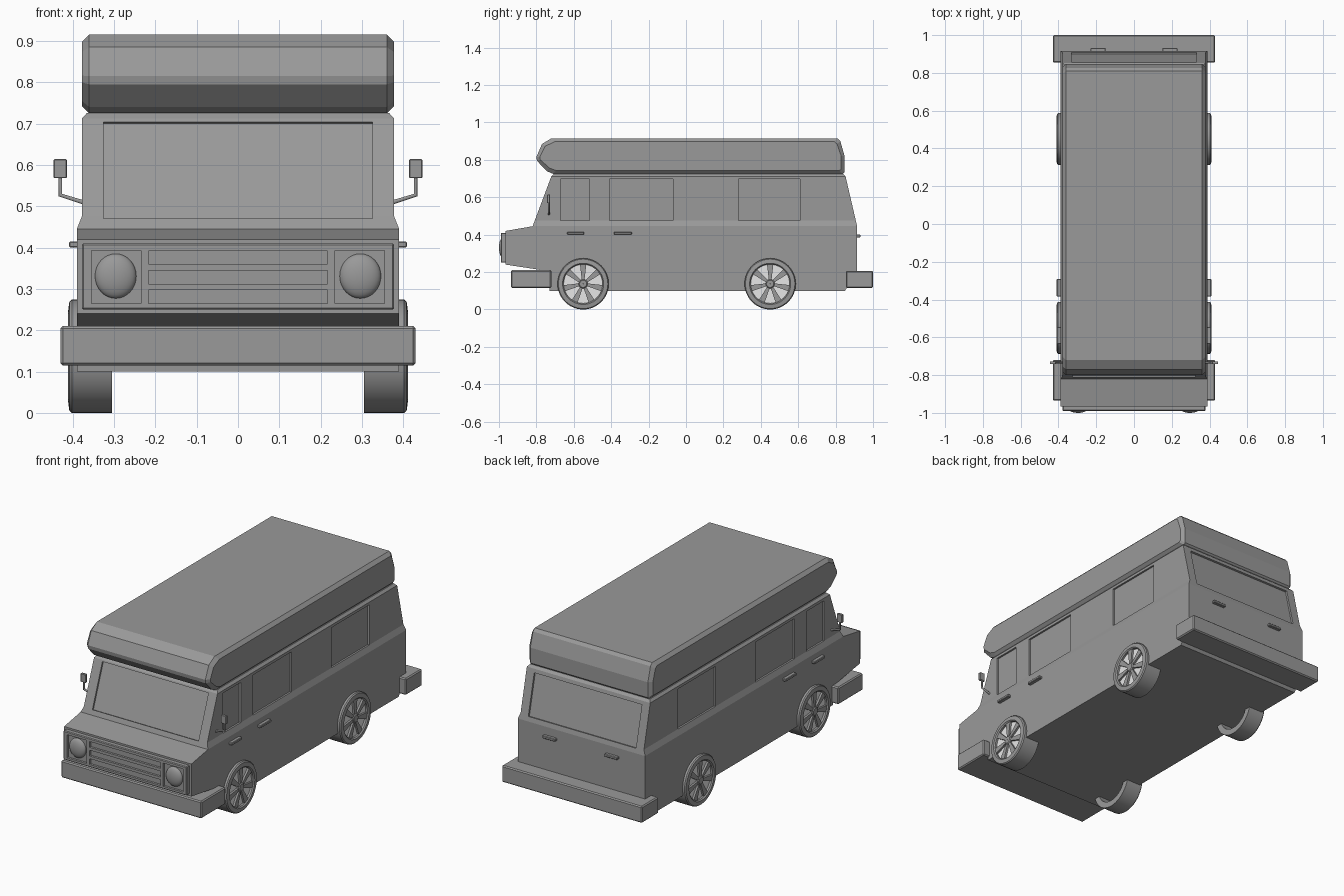
import bpy, bmesh, math
from mathutils import Matrix, Vector

if "Cube" in bpy.data.objects:
    bpy.data.objects.remove(bpy.data.objects["Cube"])


def material(name, value):
    m = bpy.data.materials.new(name)
    m.use_nodes = True
    col = (value, value, value, 1)
    m.diffuse_color = col
    m.node_tree.nodes["Principled BSDF"].inputs["Base Color"].default_value = col
    return m


GREY = material("body grey", 0.32)
LIGHT = material("light wheel backing", 0.8)


def finish(name, bm, bevel=0, mat=GREY, smooth=False):
    bmesh.ops.recalc_face_normals(bm, faces=bm.faces)
    if bevel:
        bmesh.ops.bevel(bm, geom=bm.edges[:], offset=bevel, segments=1,
                        affect='EDGES', profile=0.5)
    me = bpy.data.meshes.new(name)
    bm.to_mesh(me)
    bm.free()
    ob = bpy.data.objects.new(name, me)
    bpy.context.collection.objects.link(ob)
    me.materials.append(mat)
    if smooth:
        bpy.ops.object.select_all(action='DESELECT')
        ob.select_set(True)
        bpy.context.view_layer.objects.active = ob
        bpy.ops.object.shade_smooth_by_angle(angle=math.radians(35))
    return ob


def box(name, lo, hi, bevel=0, tilt=0):
    """Box between two corners, tilted about its own centre around x."""
    lo, hi = Vector(lo), Vector(hi)
    bm = bmesh.new()
    mat = (Matrix.Translation((lo + hi) / 2) @ Matrix.Rotation(tilt, 4, 'X')
           @ Matrix.Diagonal((*(hi - lo), 1)))
    bmesh.ops.create_cube(bm, size=1, matrix=mat)
    return finish(name, bm, bevel)


def prism(name, profile, half, bevel=0):
    """Side profile (y, z) extruded across the width."""
    bm = bmesh.new()
    face = bm.faces.new([bm.verts.new((-half, y, z)) for y, z in profile])
    ext = bmesh.ops.extrude_face_region(bm, geom=[face])
    moved = [v for v in ext["geom"] if isinstance(v, bmesh.types.BMVert)]
    bmesh.ops.translate(bm, verts=moved, vec=(2 * half, 0, 0))
    return finish(name, bm, bevel)


def carve(target, cutters):
    """Cut each box out of the target, then discard it."""
    for c in cutters:
        mod = target.modifiers.new("recess", 'BOOLEAN')
        mod.operation = 'DIFFERENCE'
        mod.solver = 'EXACT'
        mod.object = c
        bpy.context.view_layer.objects.active = target
        bpy.ops.object.modifier_apply(modifier=mod.name)
        bpy.data.objects.remove(c)


# Lower body with the short bonnet
lower = [(-.73, .10), (-.735, .205), (-.965, .24), (-.965, .42), (-.82, .445),
         (.915, .445), (.915, .20), (.85, .10)]
prism("lower_body", lower, .39)

# Cabin, tapering in just above the waist
bm = bmesh.new()
rings = []
for z, y0, y1, w in ((.445, -.82, .915, .39), (.475, -.809, .908, .378),
                     (.712, -.72, .853, .378), (.725, -.705, .84, .366)):
    rings.append([bm.verts.new(p) for p in
                  ((-w, y0, z), (w, y0, z), (w, y1, z), (-w, y1, z))])
for a, b in zip(rings, rings[1:]):
    for i in range(4):
        j = (i + 1) % 4
        bm.faces.new((a[i], a[j], b[j], b[i]))
bm.faces.new(rings[0])
bm.faces.new(rings[-1])
cabin = finish("cabin", bm)

# Recessed windows
D = .01
cuts = [box("cut", (-.325, -.767 - D, .463), (.325, -.767 + D, .712),
            tilt=-math.atan2(.105, .28)),
        box("cut", (-.33, .883 - D, .467), (.33, .883 + D, .695),
            tilt=math.atan2(.065, .28))]
for s in (-1, 1):
    for y0, y1 in ((-.67, -.515), (-.41, -.07), (.28, .61)):
        x0, x1 = sorted((s * (.378 - D), s * (.378 + 2 * D)))
        cuts.append(box("cut", (x0, y0, .475), (x1, y1, .697)))
carve(cabin, cuts)

# Raised roof box
roof = [(-.80, .815), (-.77, .885), (-.72, .915), (.81, .915), (.825, .90),
        (.848, .82), (.848, .735), (.838, .725), (-.71, .725), (-.745, .74),
        (-.797, .795)]
bm = bmesh.new()
rings = []
for x, inset in ((-.378, .018), (-.36, 0), (.36, 0), (.378, .018)):
    ring = []
    for y, z in roof:
        fy = (y - .024) / .824
        fz = (z - .82) / .095
        ring.append(bm.verts.new((x, y - inset * fy, z - inset * fz)))
    rings.append(ring)
n = len(roof)
for a, b in zip(rings, rings[1:]):
    for i in range(n):
        bm.faces.new((a[i], a[(i + 1) % n], b[(i + 1) % n], b[i]))
bm.faces.new(rings[0])
bm.faces.new(rings[-1])
finish("roof_box", bm)

# Bumpers
box("front_bumper", (-.43, -.935, .115), (.43, -.72, .21), .006)
box("rear_bumper", (-.43, .855, .115), (.43, 1.0, .207), .006)

# Grille panel with three slots and headlight recesses
grille = box("grille", (-.378, -.99, .25), (.378, -.96, .41), .004)
cuts = [box("cut", (-.217, -1.02, z), (.217, -.978, z + .032))
        for z in (.265, .312, .360)]
for s in (-1, 1):
    x0, x1 = sorted((s * .235, s * .355))
    cuts.append(box("cut", (x0, -1.02, .265), (x1, -.978, .393)))
carve(grille, cuts)

for s in (-1, 1):
    side = "left" if s > 0 else "right"

    # Domed headlight
    bm = bmesh.new()
    bmesh.ops.create_uvsphere(
        bm, u_segments=32, v_segments=16, radius=1,
        matrix=Matrix.Translation((s * .296, -.978, .331))
        @ Matrix.Diagonal((.05, .022, .054, 1)))
    finish(side + "_headlight", bm, smooth=True)

    # Door handles
    for label, y0, y1 in (("front", -.635, -.545), ("middle", -.385, -.29)):
        x0, x1 = sorted((s * .385, s * .409))
        box(f"{side}_{label}_handle", (x0, y0, .40), (x1, y1, .415), .003)
    box(side + "_rear_handle", (s * .19 - .04, .91, .385),
        (s * .19 + .04, .932, .40), .003)

    # Mirror with bent arm
    cu = bpy.data.curves.new(side + "_mirror_arm", 'CURVE')
    cu.dimensions = '3D'
    cu.bevel_depth = .006
    cu.bevel_resolution = 1
    sp = cu.splines.new('POLY')
    path = ((.37, .508), (.43, .527), (.43, .60))
    sp.points.add(len(path) - 1)
    for p, (x, z) in zip(sp.points, path):
        p.co = (s * x, -.733, z, 1)
    cu.materials.append(GREY)
    bpy.context.collection.objects.link(
        bpy.data.objects.new(side + "_mirror_arm", cu))
    x0, x1 = sorted((s * .414, s * .446))
    box(side + "_mirror", (x0, -.742, .568), (x1, -.727, .614), .002)


def lathe(name, profile, centre, s, mat=GREY, steps=48):
    """Closed (radius, x) outline turned around the axle."""
    bm = bmesh.new()
    pts = [[bm.verts.new((s * x, centre[0] + r * math.cos(t),
                          centre[1] + r * math.sin(t))) for r, x in profile]
           for t in (2 * math.pi * k / steps for k in range(steps))]
    m = len(profile)
    for k in range(steps):
        a, b = pts[k], pts[(k + 1) % steps]
        for i in range(m):
            bm.faces.new((a[i], a[(i + 1) % m], b[(i + 1) % m], b[i]))
    return finish(name, bm, mat=mat, smooth=True)


# Wheels: tyre, hub, backing disc and seven flared spokes
for s in (-1, 1):
    for label, y in (("front", -.55), ("rear", .45)):
        name = f"{'left' if s > 0 else 'right'}_{label}"
        c = (y, .137)
        lathe(name + "_tyre", [(.137, .305), (.137, .402), (.132, .408),
                               (.110, .411), (.104, .405), (.104, .305)], c, s)
        lathe(name + "_hub", [(.001, .392), (.024, .392), (.024, .405),
                              (.019, .409), (.001, .409)], c, s)
        lathe(name + "_backing", [(.001, .391), (.105, .391), (.105, .394),
                                  (.001, .394)], c, s, LIGHT)
        bm = bmesh.new()
        for k in range(7):
            t = 2 * math.pi * k / 7 + math.pi / 2
            quad = []
            for r, w in ((.018, -.007), (.106, -.017), (.106, .017), (.018, .007)):
                quad.append(bm.verts.new((
                    s * .394, y + r * math.cos(t) - w * math.sin(t),
                    c[1] + r * math.sin(t) + w * math.cos(t))))
            ext = bmesh.ops.extrude_face_region(bm, geom=[bm.faces.new(quad)])
            up = [v for v in ext["geom"] if isinstance(v, bmesh.types.BMVert)]
            bmesh.ops.translate(bm, verts=up, vec=(s * .011, 0, 0))
        finish(name + "_spokes", bm)
